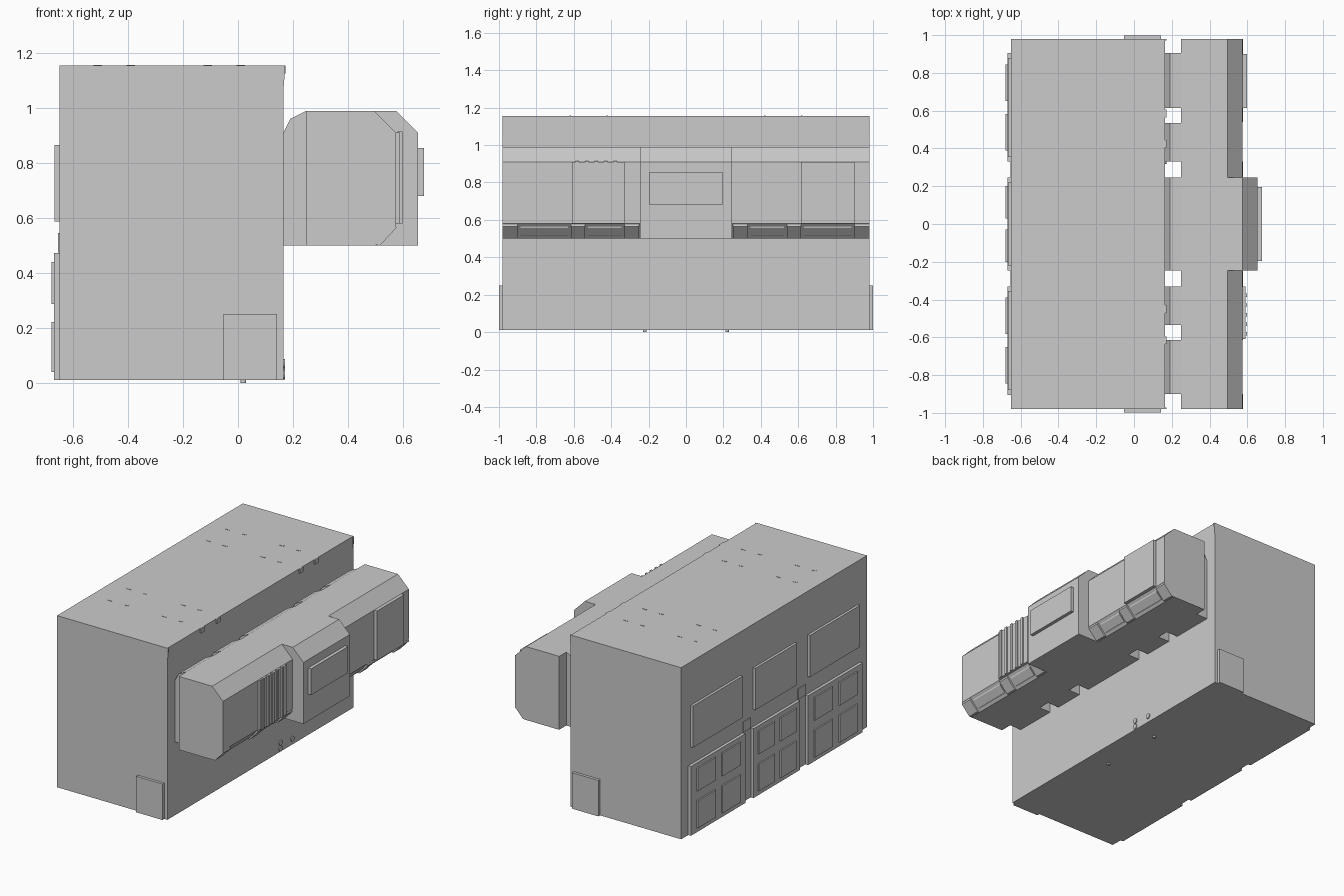
import bpy, bmesh, math

if "Cube" in bpy.data.objects:
    bpy.data.objects.remove(bpy.data.objects["Cube"])


def finish(name, bm):
    bmesh.ops.recalc_face_normals(bm, faces=bm.faces)
    me = bpy.data.meshes.new(name)
    bm.to_mesh(me)
    bm.free()
    ob = bpy.data.objects.new(name, me)
    bpy.context.collection.objects.link(ob)
    return ob


def prism(name, profile, y0, y1):
    """Extrude an (x, z) profile along y."""
    bm = bmesh.new()
    face = bm.faces.new([bm.verts.new((x, y0, z)) for x, z in profile])
    ext = bmesh.ops.extrude_face_region(bm, geom=[face])['geom']
    verts = [g for g in ext if isinstance(g, bmesh.types.BMVert)]
    bmesh.ops.translate(bm, verts=verts, vec=(0, y1 - y0, 0))
    return finish(name, bm)


def box(name, x0, x1, y0, y1, z0, z1):
    return prism(name, [(x0, z0), (x1, z0), (x1, z1), (x0, z1)], y0, y1)


def disc(name, loc, r, depth, axis='Z'):
    bm = bmesh.new()
    bmesh.ops.create_cone(bm, cap_ends=True, segments=12, radius1=r, radius2=r, depth=depth)
    ob = finish(name, bm)
    ob.location = loc
    if axis == 'X':
        ob.rotation_euler.y = math.pi / 2
    return ob


BACK, FRONT, HALF = -0.65, 0.165, 0.98

# Main cabinet body
box("main_body", BACK, FRONT, -HALF, HALF, 0.01, 1.155)

# Overhanging front beam with chamfered edges
prism("front_beam", [(0.25, 0.5), (0.5, 0.5), (0.575, 0.58), (0.575, 0.91),
                     (0.495, 0.99), (0.25, 0.99)], -HALF, HALF)

# Ribs joining the beam to the body, leaving open slots between them
rib = [(FRONT, 0.5), (0.25, 0.5), (0.25, 0.99), (0.19, 0.96), (FRONT, 0.91)]
for y0, y1 in [(-0.9, -0.615), (-0.535, -0.33), (-0.245, 0.245), (0.33, 0.535), (0.615, 0.905)]:
    prism("beam_rib", rib, y0, y1)

# Central block with front panel
prism("center_block", [(0.5, 0.5), (0.655, 0.5), (0.655, 0.91), (0.575, 0.99), (0.49, 0.99)],
      -0.245, 0.245)
box("center_panel", 0.65, 0.677, -0.195, 0.195, 0.68, 0.855)

# Slatted grille and plain panel on the beam face
box("grille_base", 0.57, 0.59, -0.61, -0.33, 0.58, 0.91)
for i in range(5):
    y = -0.582 + i * 0.051
    box("grille_slat", 0.58, 0.598, y - 0.009, y + 0.009, 0.58, 0.915)
box("beam_panel", 0.57, 0.597, 0.615, 0.9, 0.58, 0.91)


# Lower chamfer trim: thick brackets joined by thin bars
def chamfer_strip(name, y0, y1, a, b, t):
    def pt(s, off):
        return (0.5 + 0.075 * s + off * 0.73, 0.5 + 0.08 * s - off * 0.68)
    prism(name, [pt(a, -0.01), pt(a, 0), pt(a + 0.08, t), pt(b - 0.08, t), pt(b, 0), pt(b, -0.01)],
          y0, y1)


for s in (-1, 1):
    for y0, y1 in [(0.25, 0.33), (0.54, 0.615), (0.9, 0.98)]:
        chamfer_strip("chamfer_bracket", s * y0, s * y1, 0.02, 0.98, 0.012)
    for y0, y1 in [(0.345, 0.525), (0.63, 0.885)]:
        chamfer_strip("chamfer_bar", s * y0, s * y1, 0.18, 0.82, 0.005)

# Low boxes on both ends
for s in (-1, 1):
    box("end_box", -0.053, 0.142, s * 0.97, s * 0.999, 0.01, 0.25)

# Rear doors with four raised panels each, and a window panel above
for y0, y1, m, g in [(-0.905, -0.33, 0.06, 0.035), (-0.245, 0.245, 0.045, 0.03),
                     (0.33, 0.905, 0.06, 0.035)]:
    c = (y0 + y1) / 2
    box("rear_door", -0.67, BACK + 0.01, y0, y1, 0.01, 0.472)
    for z0, z1 in [(0.04, 0.222), (0.287, 0.44)]:
        box("door_panel", -0.679, -0.66, y0 + m, c - g, z0, z1)
        box("door_panel", -0.679, -0.66, c + g, y1 - m, z0, z1)
    w = (y1 - y0) / 2 - 0.025
    box("rear_window", -0.667, BACK + 0.01, c - w, c + w, 0.587, 0.865)
for y in (-0.288, 0.288):
    box("door_post", -0.655, BACK + 0.01, y - 0.04, y + 0.04, 0.475, 0.545)

# Small clips under the roof edge on the front wall
for y in (-0.615, -0.45, 0.425, 0.585):
    box("roof_clip", 0.16, 0.173, y - 0.02, y + 0.02, 1.125, 1.154)

# Corner lips at the roof ends
for s in (-1, 1):
    prism("corner_lip", [(0.16, 1.06), (FRONT, 1.06), (0.172, 1.154), (0.16, 1.154)],
          s * 0.972, s * 0.98)

# L-shaped corner marks on the roof
for cy in (-0.52, 0.52):
    for cx in (-0.45, -0.05):
        for sx in (-1, 1):
            for sy in (-1, 1):
                x, y = cx + sx * 0.06, cy + sy * 0.1
                box("roof_mark", x - 0.015, x + 0.015, y - 0.004, y + 0.004, 1.15, 1.157)

# Service knobs low on the front wall and feet underneath
for y, z in [(0.21, 0.07), (0.21, 0.03), (0.335, 0.05)]:
    disc("service_knob", (0.164, y, z), 0.017, 0.014, 'X')
for y in (-0.22, 0.22):
    disc("foot", (0.02, y, 0.0075), 0.01, 0.015)
